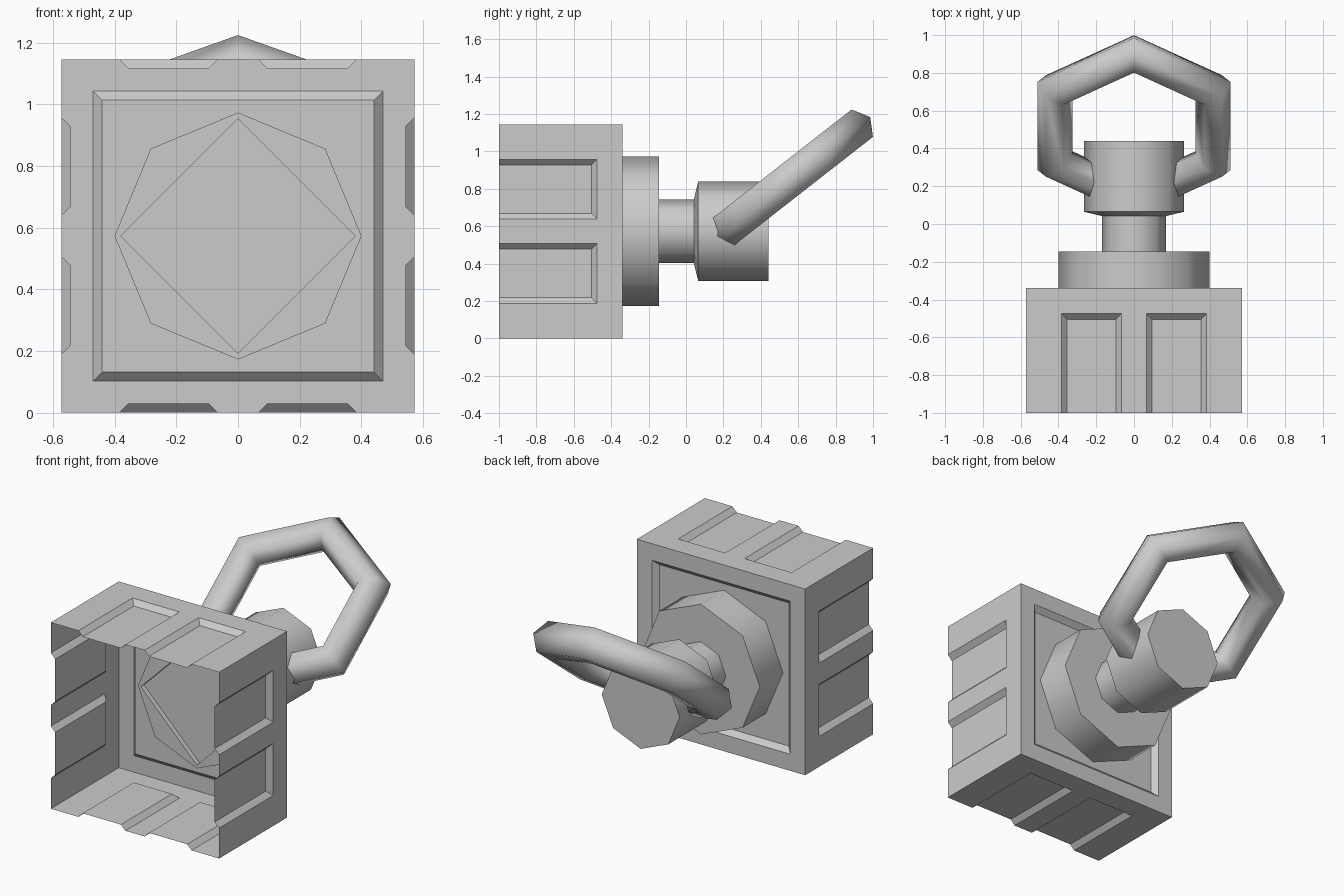
import bpy, bmesh, math
from mathutils import Matrix, Vector

cube = bpy.data.objects.get("Cube")
if cube:
    bpy.data.objects.remove(cube)

MID = 0.573      # height of the central axis
HALF = 0.572     # half width of the housing
FRONT, BACK, STEP = -1.0, -0.34, 0.03

grey = bpy.data.materials.new("plain_grey")
grey.use_nodes = True
colour = (0.6, 0.6, 0.6, 1)
grey.diffuse_color = colour
grey.node_tree.nodes["Principled BSDF"].inputs["Base Color"].default_value = colour


def finish(name, bm, smooth=None):
    bmesh.ops.remove_doubles(bm, verts=bm.verts, dist=0.0005)
    bmesh.ops.recalc_face_normals(bm, faces=bm.faces)
    mesh = bpy.data.meshes.new(name)
    bm.to_mesh(mesh)
    bm.free()
    obj = bpy.data.objects.new(name, mesh)
    bpy.context.collection.objects.link(obj)
    mesh.materials.append(grey)
    if smooth:
        bpy.ops.object.select_all(action='DESELECT')
        obj.select_set(True)
        bpy.context.view_layer.objects.active = obj
        bpy.ops.object.shade_smooth_by_angle(angle=math.radians(smooth))
    return obj


# Housing: open-fronted shell, each wall with two sunken panels
bm = bmesh.new()
for turn in range(4):
    spin = Matrix.Translation((0, 0, MID)) @ Matrix.Rotation(turn * math.pi / 2, 4, 'Y')

    def quad(*points):
        bm.faces.new([bm.verts.new(spin @ Vector(p)) for p in points])

    def strip(u0, u1, y0, y1, h0=HALF, h1=HALF):
        quad((u0, y0, h0), (u1, y0, h1), (u1, y1, h1), (u0, y1, h0))

    for u0, u1 in ((-HALF, -0.385), (-0.065, 0.065), (0.385, HALF)):
        strip(u0, u1, FRONT, BACK)
    low, end = HALF - STEP, -0.475
    for u0, u1 in ((-0.385, -0.065), (0.065, 0.385)):
        a, b, stop = u0 + STEP, u1 - STEP, end - STEP
        strip(u0, u1, end, BACK)
        strip(a, b, FRONT, stop, low, low)
        quad((u0, FRONT, HALF), (a, FRONT, low), (a, stop, low), (u0, end, HALF))
        quad((u1, FRONT, HALF), (b, FRONT, low), (b, stop, low), (u1, end, HALF))
        quad((u0, end, HALF), (a, stop, low), (b, stop, low), (u1, end, HALF))

    # Back wall: border, sloped step and a quarter of the sunken floor
    rim, inner, deep = 0.47, 0.44, BACK - STEP
    quad((-HALF, BACK, HALF), (HALF, BACK, HALF), (rim, BACK, rim), (-rim, BACK, rim))
    quad((-rim, BACK, rim), (rim, BACK, rim), (inner, deep, inner), (-inner, deep, inner))
    bm.faces.new([bm.verts.new(spin @ Vector(p)) for p in
                  ((-inner, deep, inner), (inner, deep, inner), (0, deep, 0))])
finish("housing", bm)

# Fitting: hollow knob, neck and collar with a diamond socket, in one lofted skin
SIDES = 8
diamond = (0.38, 0.38 * math.cos(math.pi / 4))
profile = [((0.265, 0.265), 0.44), ((0.265, 0.265), 0.065), ((0.17, 0.17), 0.042),
           ((0.17, 0.17), -0.16), (diamond, -0.16), (diamond, -0.40),
           ((0.40, 0.40), -0.40), ((0.40, 0.40), -0.145), ((0.17, 0.17), -0.145)]
bm = bmesh.new()
loops = []
for radii, y in profile:
    loops.append([bm.verts.new((radii[i % 2] * math.cos(i * math.tau / SIDES), y,
                                MID + radii[i % 2] * math.sin(i * math.tau / SIDES)))
                  for i in range(SIDES)])
bm.faces.new(loops[0])
for one, two in zip(loops, loops[1:]):
    for i in range(SIDES):
        j = (i + 1) % SIDES
        bm.faces.new((one[i], one[j], two[j], two[i]))
finish("socket_fitting", bm, 50)

# Handle: six-sided ring tilted up through the knob
bm = bmesh.new()
rows = []
tilt = Matrix.Translation((0, 0.519, 0.82)) @ Matrix.Rotation(math.radians(38), 4, 'X')
for i in range(6):
    a = math.pi / 2 + i * math.pi / 3
    row = []
    for j in range(6):
        b = j * math.pi / 3
        r = 0.484 + 0.107 * math.cos(b)
        row.append(bm.verts.new(tilt @ Vector((r * math.cos(a), r * math.sin(a),
                                               0.107 * math.sin(b)))))
    rows.append(row)
for i in range(6):
    for j in range(6):
        n, k = (i + 1) % 6, (j + 1) % 6
        bm.faces.new((rows[i][j], rows[n][j], rows[n][k], rows[i][k]))
finish("ring_handle", bm, 89)
